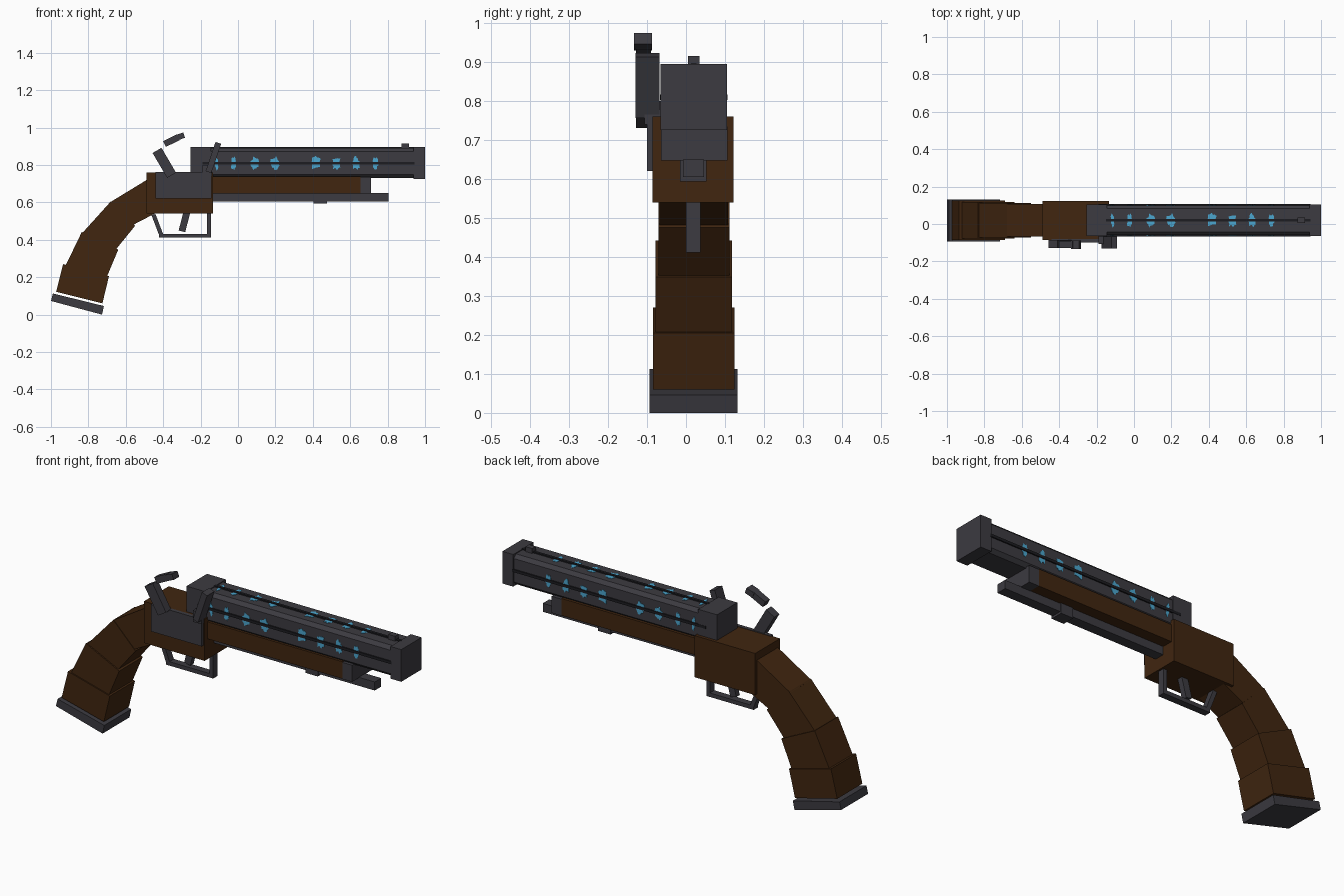
import bpy, bmesh, math, random
from mathutils import Vector

if "Cube" in bpy.data.objects:
    bpy.data.objects.remove(bpy.data.objects["Cube"])

random.seed(4)
YC = 0.02  # centre plane of the gun


def material(name, rgb):
    m = bpy.data.materials.new(name)
    m.diffuse_color = (*rgb, 1)
    m.use_nodes = True
    m.node_tree.nodes["Principled BSDF"].inputs["Base Color"].default_value = m.diffuse_color
    return m


METAL = material("gunmetal", (0.045, 0.043, 0.052))
WOOD = material("dark walnut", (0.052, 0.019, 0.005))
BLACK = material("blackened steel", (0.012, 0.012, 0.015))
BLUE = material("glowing blue", (0.07, 0.38, 0.62))


def finish(name, bm, mat):
    bmesh.ops.recalc_face_normals(bm, faces=bm.faces)
    me = bpy.data.meshes.new(name)
    bm.to_mesh(me)
    bm.free()
    me.materials.append(mat)
    ob = bpy.data.objects.new(name, me)
    bpy.context.collection.objects.link(ob)
    return ob


def slab(name, pts, y0, y1, mat):
    """Side profile in x,z extruded from y0 to y1."""
    bm = bmesh.new()
    f = bm.faces.new([bm.verts.new((x, y0, z)) for x, z in pts])
    ext = bmesh.ops.extrude_face_region(bm, geom=[f])["geom"]
    bmesh.ops.translate(bm, vec=(0, y1 - y0, 0),
                        verts=[v for v in ext if isinstance(v, bmesh.types.BMVert)])
    return finish(name, bm, mat)


def box(name, x0, x1, y0, y1, z0, z1, mat):
    return slab(name, [(x0, z0), (x1, z0), (x1, z1), (x0, z1)], y0, y1, mat)


def bar(name, a, b, width, y0, y1, mat):
    """Straight bar between two x,z points."""
    a, b = Vector(a), Vector(b)
    d = (b - a).normalized()
    n = Vector((-d.y, d.x)) * width / 2
    return slab(name, [a + n, b + n, b - n, a - n], y0, y1, mat)


# Barrel: square with chamfered long edges, between breech and muzzle blocks
ZB, HB = 0.81, 0.08
barrel = box("barrel", -0.2, 0.96, YC - HB, YC + HB, ZB - HB, ZB + HB, METAL)
bev = barrel.modifiers.new("chamfer", "BEVEL")
bev.width, bev.segments = 0.018, 1
for name, x0, x1 in (("breech_block", -0.255, -0.145), ("muzzle_block", 0.937, 1.0)):
    box(name, x0, x1, YC - 0.085, YC + 0.085, ZB - 0.085, ZB + 0.085, METAL)
box("front_sight", 0.875, 0.915, 0.005, 0.035, 0.885, 0.916, METAL)

# Thin rails along the barrel's top and sides
R = 0.0865
box("side_rails", -0.19, 0.943, YC - R, YC + R, ZB - 0.007, ZB + 0.007, BLACK)
box("top_rail", -0.15, 0.943, YC - 0.007, YC + 0.007, ZB, ZB + R, BLACK)

# Blue ragged inlays repeated on both sides and the top of the barrel
bm = bmesh.new()
inlays = [(-0.115, 0.012), (-0.025, 0.015), (0.09, 0.027), (0.195, 0.026),
          (0.415, 0.03), (0.525, 0.025), (0.63, 0.024), (0.735, 0.015)]
for cx, rx in inlays:
    radii = [random.uniform(0.65, 1.1) for _ in range(20)]
    pts = [(cx + rx * r * math.cos(i * math.tau / 20), 0.037 * r * math.sin(i * math.tau / 20))
           for i, r in enumerate(radii)]
    for side in ("front", "back", "top"):
        h = HB + 0.002
        ring = []
        for x, t in pts:
            co = {"front": (x, YC - h, ZB + t), "back": (x, YC + h, ZB + t),
                  "top": (x, YC + t, ZB + h)}[side]
            ring.append(bm.verts.new(co))
        f = bm.faces.new(ring)
        ext = bmesh.ops.extrude_face_region(bm, geom=[f])["geom"]
        inward = {"front": (0, 0.004, 0), "back": (0, -0.004, 0), "top": (0, 0, -0.004)}[side]
        bmesh.ops.translate(bm, vec=inward,
                            verts=[v for v in ext if isinstance(v, bmesh.types.BMVert)])
finish("barrel_inlays", bm, BLUE)

# Forestock, its metal tip, and the ramrod
box("forestock", -0.15, 0.655, YC - 0.083, YC + 0.085, 0.648, 0.738, WOOD)
box("forestock_tip", 0.655, 0.712, YC - 0.084, YC + 0.086, 0.647, 0.735, METAL)
box("ramrod", -0.15, 0.805, -0.008, 0.046, 0.605, 0.65, METAL)
box("ramrod_band", 0.405, 0.477, -0.015, 0.052, 0.594, 0.65, METAL)

# Receiver and lock plate
box("receiver", -0.49, -0.135, -0.086, 0.122, 0.54, 0.76, WOOD)
box("lock_plate", -0.44, -0.143, -0.1, -0.08, 0.62, 0.762, METAL)

# Hammer with its jaw, striking plate and pan
bar("hammer", (-0.355, 0.745), (-0.433, 0.878), 0.055, -0.128, -0.085, METAL)
bar("hammer_jaw", (-0.393, 0.912), (-0.32, 0.948), 0.034, -0.128, -0.09, METAL)
bar("hammer_flint", (-0.332, 0.944), (-0.288, 0.96), 0.03, -0.133, -0.087, METAL)
bar("striking_plate", (-0.158, 0.762), (-0.105, 0.918), 0.032, -0.13, -0.068, METAL)
box("powder_pan", -0.19, -0.14, -0.106, -0.062, 0.74, 0.8, METAL)

# Trigger and guard
G0, G1 = 0.0, 0.037
bar("guard_rear", (-0.452, 0.535), (-0.41, 0.425), 0.022, G0, G1, METAL)
box("guard_bottom", -0.422, -0.145, G0, G1, 0.411, 0.432, METAL)
box("guard_front", -0.166, -0.145, G0, G1, 0.42, 0.55, METAL)
bar("trigger", (-0.27, 0.56), (-0.3, 0.445), 0.036, 0.004, 0.033, METAL)

# Curved grip: four overlapping segments, wider towards the butt
segments = [
    ([(-0.48, 0.725), (-0.685, 0.6), (-0.57, 0.475), (-0.43, 0.548)], 0.088),
    ([(-0.68, 0.605), (-0.838, 0.43), (-0.65, 0.352), (-0.55, 0.475)], 0.091),
    ([(-0.835, 0.442), (-0.64, 0.348), (-0.7, 0.205), (-0.93, 0.245)], 0.098),
    ([(-0.935, 0.27), (-0.69, 0.205), (-0.725, 0.06), (-0.972, 0.122)], 0.105),
]
for i, (pts, half) in enumerate(segments, 1):
    slab(f"grip_segment_{i}", pts, YC - half, YC + half, WOOD)

# Butt plate, set slightly below the grip
slab("butt_plate", [(-0.99, 0.113), (-0.717, 0.046), (-0.727, 0.0), (-1.0, 0.073)],
     YC - 0.113, YC + 0.112, METAL)
